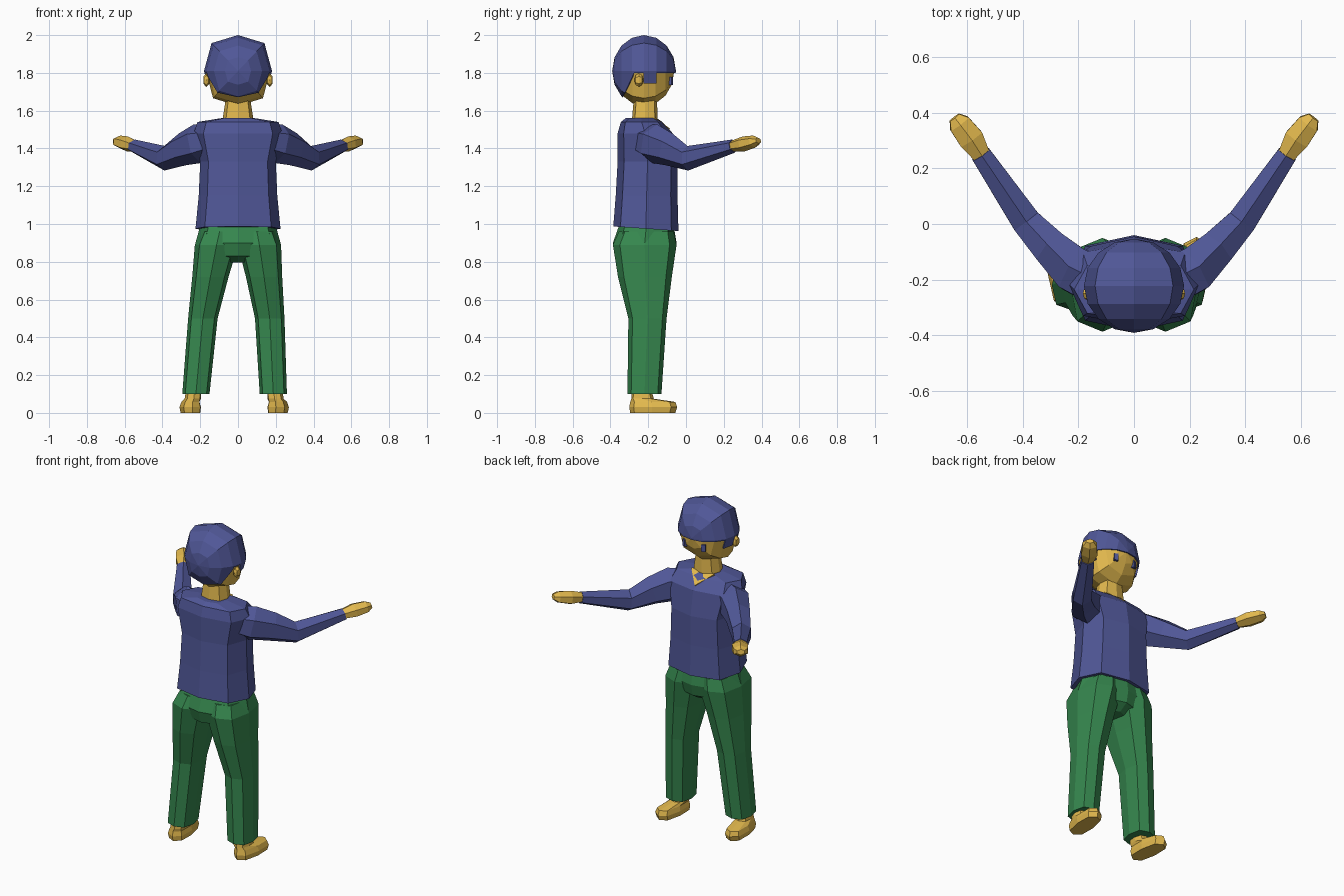
import bpy, bmesh, math
from mathutils import Vector, Matrix

if "Cube" in bpy.data.objects:
    bpy.data.objects.remove(bpy.data.objects["Cube"])


def material(name, rgb):
    m = bpy.data.materials.new(name)
    m.diffuse_color = (*rgb, 1)
    m.use_nodes = True
    m.node_tree.nodes["Principled BSDF"].inputs["Base Color"].default_value = m.diffuse_color
    return m


BLUE = material("blue_cloth", (0.08, 0.095, 0.31))
GREEN = material("green_cloth", (0.036, 0.24, 0.076))
SKIN = material("skin", (0.76, 0.48, 0.075))


def finish(bm, name, mat):
    bmesh.ops.recalc_face_normals(bm, faces=bm.faces)
    me = bpy.data.meshes.new(name)
    bm.to_mesh(me)
    bm.free()
    me.materials.append(mat)
    ob = bpy.data.objects.new(name, me)
    bpy.context.collection.objects.link(ob)
    return ob


def loft(name, rings, mat):
    bm = bmesh.new()
    loops = [[bm.verts.new(p) for p in r] for r in rings]
    n = len(loops[0])
    for a, b in zip(loops, loops[1:]):
        for i in range(n):
            j = (i + 1) % n
            bm.faces.new((a[i], a[j], b[j], b[i]))
    bm.faces.new(loops[0])
    bm.faces.new(loops[-1])
    return finish(bm, name, mat)


def flat_ring(z, cx, rx, y0, y1, tilt=0, n=8, power=2.8):
    """Level ring from y0 to y1, rounded square in plan."""
    cy, ry, pts = (y0 + y1) / 2, (y1 - y0) / 2, []
    for i in range(n):
        a = 2 * math.pi * i / n
        c, s = math.cos(a), math.sin(a)
        k = (abs(c) ** power + abs(s) ** power) ** (-1 / power)
        pts.append(Vector((cx + rx * c * k, cy + ry * s * k, z + tilt * ry * s * k)))
    return pts


def tube_rings(path, n=6):
    """Rings across a path of (x, y, z, half width, half height)."""
    ps = [Vector(p[:3]) for p in path]
    out = []
    for i, p in enumerate(path):
        t = (ps[min(i + 1, len(ps) - 1)] - ps[max(i - 1, 0)]).normalized()
        side = t.cross(Vector((0, 0, 1))).normalized()
        up = side.cross(t)
        ring = []
        for k in range(n):
            a = math.pi / 2 + 2 * math.pi * k / n
            ring.append(ps[i] + side * (p[3] * 1.1 * math.cos(a)) + up * (p[4] * math.sin(a)))
        out.append(ring)
    return out


def ball(bm, centre, radii, seg=8, rings=8):
    """Low-poly ellipsoid with its poles along y, slightly squared."""
    bmesh.ops.create_uvsphere(bm, u_segments=seg, v_segments=rings, radius=1,
                              matrix=Matrix.Rotation(math.pi / 2, 4, 'X'))
    for v in bm.verts:
        k = 1 + 0.1 * math.sin(2 * math.atan2(v.co.z, v.co.x)) ** 2
        v.co = Vector((v.co.x * k * radii[0], v.co.y * radii[1], v.co.z * k * radii[2])) + Vector(centre)


# shirt body
loft("shirt", [flat_ring(*r) for r in (
    (0.975, 0, 0.225, -0.385, -0.04, -0.07),
    (1.15, 0, 0.208, -0.372, -0.045),
    (1.33, 0, 0.2, -0.362, -0.045),
    (1.48, 0, 0.235, -0.362, -0.07),
    (1.54, 0, 0.215, -0.345, -0.125),
    (1.56, 0, 0.09, -0.32, -0.155))], BLUE)

# trousers seat
loft("trouser_seat", [flat_ring(*r) for r in (
    (0.99, 0, 0.2, -0.355, -0.065),
    (0.9, 0, 0.225, -0.387, -0.05),
    (0.83, 0, 0.16, -0.37, -0.065),
    (0.795, 0, 0.06, -0.29, -0.12))], GREEN)

for side, label, spread in ((1, "right", 0.0), (-1, "left", 0.045)):
    # trouser legs, one set a little wider apart
    def at(z, x):
        return side * (x + spread * (0.9 - z))

    loft(label + "_trouser_leg", [flat_ring(z, at(z, x), rx, y0, y1) for z, x, rx, y0, y1 in (
        (0.96, 0.1, 0.1, -0.355, -0.065),
        (0.89, 0.113, 0.115, -0.387, -0.05),
        (0.72, 0.138, 0.096, -0.36, -0.075),
        (0.5, 0.168, 0.078, -0.305, -0.103),
        (0.1, 0.187, 0.072, -0.31, -0.13))], GREEN)

    # feet, toes turned slightly out
    foot = loft(label + "_foot", [flat_ring(z, at(0, x), rx, y0, y1) for z, x, rx, y0, y1 in (
        (0.0, 0.205, 0.052, -0.295, -0.055),
        (0.03, 0.206, 0.057, -0.3, -0.045),
        (0.058, 0.205, 0.048, -0.295, -0.055),
        (0.075, 0.198, 0.043, -0.29, -0.17),
        (0.14, 0.192, 0.04, -0.285, -0.19))], SKIN)
    pivot = Matrix.Translation((at(0, 0.2), -0.24, 0))
    foot.data.transform(pivot @ Matrix.Rotation(-side * 0.1, 4, 'Z') @ pivot.inverted())

    # sleeves and mitten hands
    loft(label + "_sleeve", tube_rings([(side * p[0], *p[1:]) for p in (
        (0.1, -0.22, 1.45, 0.09, 0.08),
        (0.215, -0.165, 1.425, 0.085, 0.105),
        (0.295, -0.09, 1.395, 0.068, 0.088),
        (0.388, 0.01, 1.348, 0.055, 0.065),
        (0.55, 0.25, 1.412, 0.038, 0.036))]), BLUE)
    loft(label + "_hand", tube_rings([(side * p[0], *p[1:]) for p in (
        (0.54, 0.235, 1.41, 0.03, 0.028),
        (0.585, 0.305, 1.424, 0.048, 0.04),
        (0.627, 0.36, 1.436, 0.042, 0.033),
        (0.645, 0.383, 1.442, 0.022, 0.016))]), SKIN)

    # ears
    bm = bmesh.new()
    ball(bm, (side * 0.168, -0.25, 1.762), (0.017, 0.024, 0.036), 6, 4)
    finish(bm, label + "_ear", SKIN)

    # eyes
    bm = bmesh.new()
    bmesh.ops.create_cube(bm, size=1, matrix=Matrix.Translation((side * 0.062, -0.087, 1.757))
                          @ Matrix.Rotation(-side * 0.4, 4, 'Z') @ Matrix.Diagonal((0.024, 0.03, 0.042, 1)))
    finish(bm, label + "_eye", BLUE)

# neck and open neckline
loft("neck", [flat_ring(*r) for r in (
    (1.5, 0, 0.085, -0.29, -0.15),
    (1.565, 0, 0.08, -0.285, -0.15),
    (1.68, 0, 0.062, -0.275, -0.155))], SKIN)
loft("neckline", [
    [(-0.08, -0.165, 1.566), (0.08, -0.165, 1.566), (0, -0.085, 1.505)],
    [(-0.08, -0.175, 1.54), (0.08, -0.175, 1.54), (0, -0.105, 1.48)]], SKIN)

# head
bm = bmesh.new()
ball(bm, (0, -0.222, 1.81), (0.17, 0.16, 0.185))
finish(bm, "head", SKIN)

# hair shell, cut along the hairline, sideburns and nape
bm = bmesh.new()
ball(bm, (0, -0.222, 1.81), (0.18, 0.169, 0.19))
slant_point, slant_normal = Vector((0, -0.275, 1.8)), Vector((0, -0.14, 0.065)).normalized()
for point, normal in (((0, 0, 1.8), (0, 0, 1)), ((0, 0, 1.67), (0, 0, 1)), ((0, 0, 1.745), (0, 0, 1)),
                      ((0, -0.225, 0), (0, 1, 0)), ((0, -0.155, 0), (0, 1, 0)),
                      (slant_point, slant_normal)):
    bmesh.ops.bisect_plane(bm, geom=bm.verts[:] + bm.edges[:] + bm.faces[:],
                           plane_co=point, plane_no=normal, dist=1e-5)


def is_hair(c):
    nape = (c - slant_point).dot(slant_normal) > 0 and c.z > 1.67
    sideburn = -0.225 < c.y < -0.155 and c.z > 1.745
    return c.z > 1.8 or nape or sideburn


bmesh.ops.delete(bm, geom=[f for f in bm.faces if not is_hair(f.calc_center_median())], context='FACES')
hair = finish(bm, "hair", BLUE)
shell = hair.modifiers.new("thickness", 'SOLIDIFY')
shell.thickness = 0.012
shell.offset = -1
